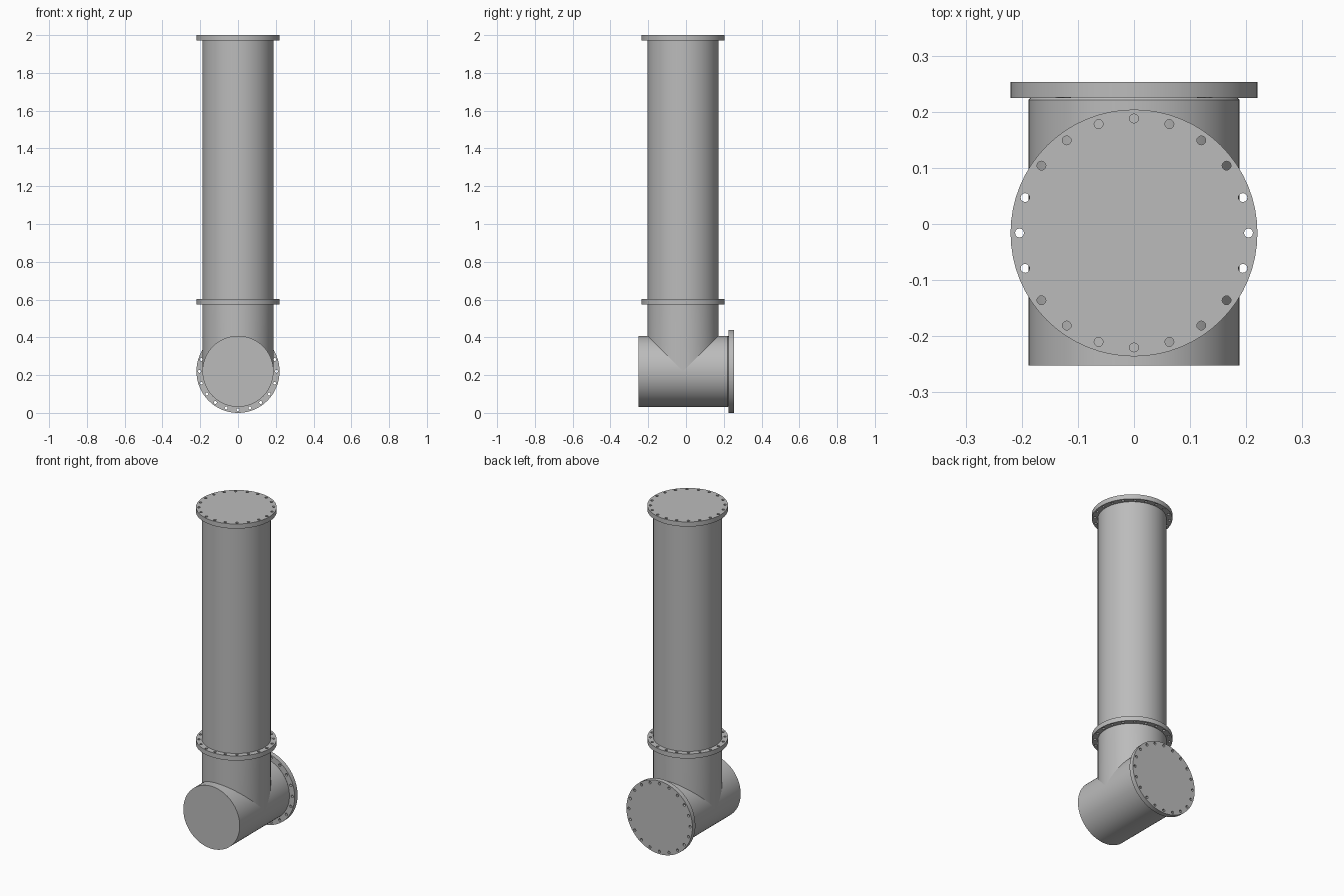
import bpy, bmesh
from math import cos, sin, pi, radians
from mathutils import Matrix, Vector

cube = bpy.data.objects.get("Cube")
if cube:
    bpy.data.objects.remove(cube)

SEG = 64            # sides of every large circle
PIPE_R, FLANGE_R = 0.188, 0.22
BOLT_R, HOLE_R, BOLTS = 0.204, 0.008, 20
THICK = 0.028
AXIS_Y, AXIS_Z = -0.016, 0.22   # riser axis, cross pipe axis
BACK = Matrix.Rotation(radians(-90), 4, "X")   # turns +z to +y

steel = bpy.data.materials.new("grey_steel")
steel.use_nodes = True
steel.diffuse_color = (0.5, 0.5, 0.5, 1)
steel.node_tree.nodes["Principled BSDF"].inputs["Base Color"].default_value = (0.5, 0.5, 0.5, 1)


def finish(name, bm, matrix):
    bmesh.ops.recalc_face_normals(bm, faces=bm.faces)
    bm.transform(matrix)
    mesh = bpy.data.meshes.new(name)
    bm.to_mesh(mesh)
    bm.free()
    mesh.materials.append(steel)
    obj = bpy.data.objects.new(name, mesh)
    bpy.context.collection.objects.link(obj)
    bpy.ops.object.select_all(action="DESELECT")
    obj.select_set(True)
    bpy.context.view_layer.objects.active = obj
    bpy.ops.object.shade_smooth_by_angle(angle=radians(30))
    return obj


def ring(bm, radius, count, cx=0, cy=0, z=0):
    return [bm.verts.new((cx + radius * cos(2 * pi * i / count),
                          cy + radius * sin(2 * pi * i / count), z))
            for i in range(count)]


def pipe(name, profile, matrix, saddle=False):
    """Lathe (radius, z) rings; a saddle bottom follows a crossing equal pipe."""
    bm = bmesh.new()
    rings = [ring(bm, r, SEG, z=z) for r, z in profile]
    for low, high in zip(rings, rings[1:]):
        for i in range(SEG):
            j = (i + 1) % SEG
            bm.faces.new((low[i], low[j], high[j], high[i]))
    bm.faces.new(rings[-1])
    if saddle:
        for v in rings[0]:
            v.co.z += abs(v.co.y)
    else:
        bm.faces.new(rings[0])
    return finish(name, bm, matrix)


def flange(name, matrix):
    """Disc with a circle of drilled bolt holes."""
    bm = bmesh.new()
    loops = [ring(bm, FLANGE_R, SEG)]
    for i in range(BOLTS):
        a = 2 * pi * i / BOLTS
        loops.append(ring(bm, HOLE_R, 12, BOLT_R * cos(a), BOLT_R * sin(a)))
    edges = [bm.edges.new((loop[i - 1], loop[i])) for loop in loops for i in range(len(loop))]
    bmesh.ops.triangle_fill(bm, use_beauty=True, edges=edges, normal=Vector((0, 0, 1)))
    out = bmesh.ops.extrude_face_region(bm, geom=bm.faces[:], use_keep_orig=True)
    top = [g for g in out["geom"] if isinstance(g, bmesh.types.BMVert)]
    bmesh.ops.translate(bm, verts=top, vec=(0, 0, THICK))
    return finish(name, bm, matrix)


# Cross pipe, closed at the front, with a narrowed neck at the back flange
pipe("cross_pipe", [(PIPE_R, -0.252), (PIPE_R, 0.221), (PIPE_R - 0.004, 0.226)],
     Matrix.Translation((0, 0, AXIS_Z)) @ BACK)
flange("back_flange", Matrix.Translation((0, 0.253 - THICK, AXIS_Z)) @ BACK)

# Riser: branch stub, joint flange, long pipe and top flange
riser = Matrix.Translation((0, AXIS_Y, 0))
pipe("branch_stub", [(PIPE_R, AXIS_Z), (PIPE_R, 0.58)], riser, saddle=True)
flange("joint_flange", riser @ Matrix.Translation((0, 0, 0.575)))
pipe("riser_pipe", [(PIPE_R, 0.6), (PIPE_R, 1.974)], riser)
flange("top_flange", riser @ Matrix.Translation((0, 0, 2 - THICK)))
